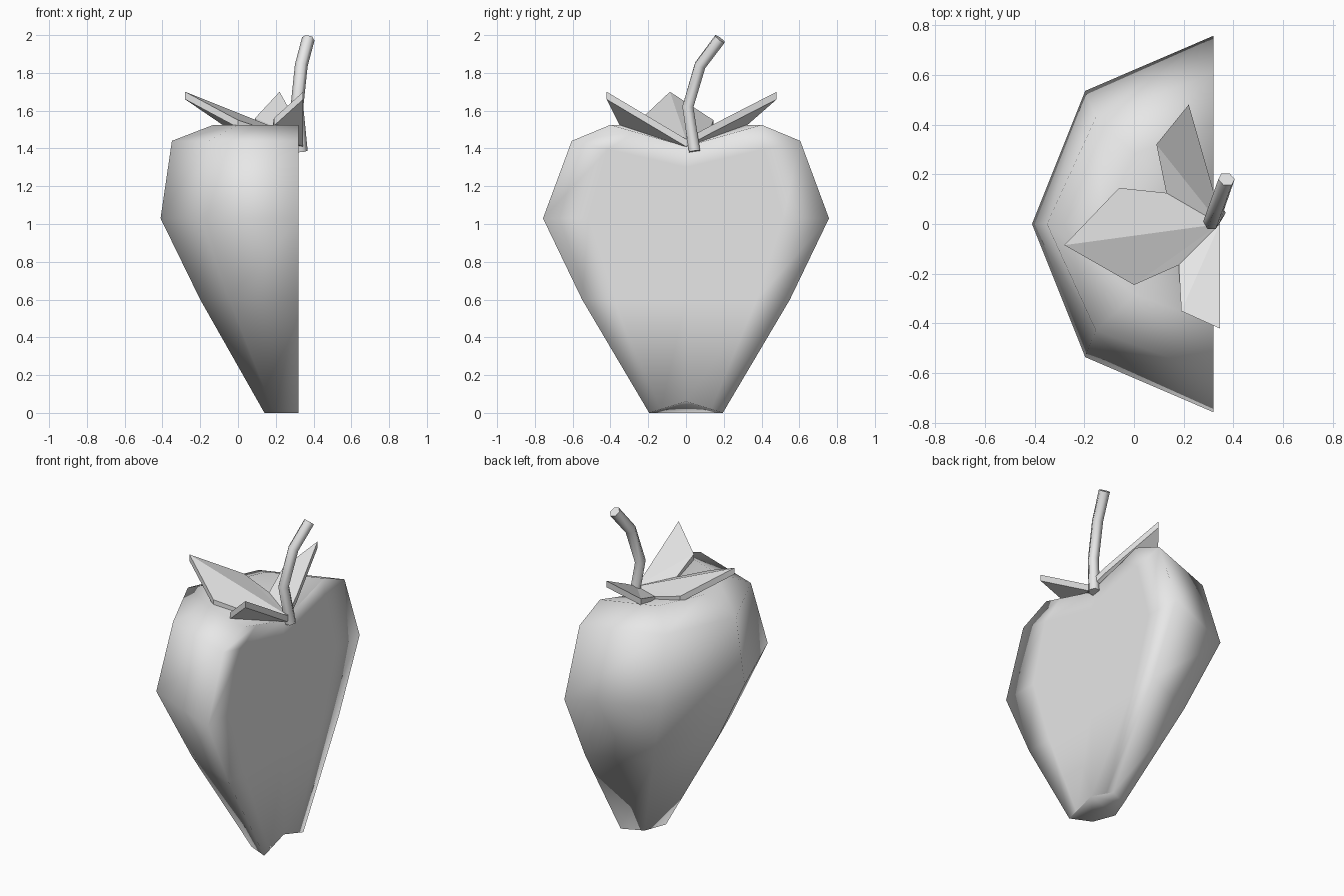
import bpy, bmesh, math
from mathutils import Vector

cube = bpy.data.objects.get("Cube")
if cube:
    bpy.data.objects.remove(cube)

grey = bpy.data.materials.new("plain grey")
grey.use_nodes = True
grey.diffuse_color = (0.8, 0.8, 0.8, 1)
grey.node_tree.nodes["Principled BSDF"].inputs["Base Color"].default_value = grey.diffuse_color


def finish(bm, name):
    bmesh.ops.recalc_face_normals(bm, faces=bm.faces)
    mesh = bpy.data.meshes.new(name)
    bm.to_mesh(mesh)
    bm.free()
    obj = bpy.data.objects.new(name, mesh)
    bpy.context.collection.objects.link(obj)
    mesh.materials.append(grey)
    return obj


# Halved fruit: half-octagon rings closed by a flat cut side
CUT = 0.32
RINGS = [  # height, side radius, back radius, height at the core
    (0.0, 0.195, 0.18, 0.06),
    (0.6, 0.55, 0.52, 0.6),
    (1.03, 0.757, 0.73, 1.03),
    (1.44, 0.605, 0.67, 1.3),
    (1.525, 0.40, 0.45, 1.41),
]
bm = bmesh.new()
loops = []
for z, side, back, core in RINGS:
    loop = []
    for k in range(5):
        a = math.pi * k / 4
        loop.append(bm.verts.new((CUT - back * math.sin(a), side * math.cos(a), z)))
    for t in (-0.68, 0, 0.68):
        loop.append(bm.verts.new((CUT, side * t, core + (z - core) * abs(t))))
    loops.append(loop)
for low, high in zip(loops, loops[1:]):
    for k in range(8):
        n = (k + 1) % 8
        bm.faces.new((low[k], low[n], high[n], high[k]))
# Dished top and bottom, fanned from the core
for loop in (loops[0], loops[-1]):
    core = loop[6]
    bm.faces.new((core, loop[7], loop[0], loop[1]))
    bm.faces.new((core, loop[1], loop[2]))
    bm.faces.new((core, loop[2], loop[3]))
    bm.faces.new((core, loop[3], loop[4], loop[5]))
fruit = finish(bm, "fruit_half")
for p in fruit.data.polygons:
    p.use_smooth = True

# Leafy crown: three pointed sepals spreading from the core
outline = [
    (0.345, -0.42, 1.70), (0.19, -0.35, 1.56), (0.18, -0.165, 1.49),
    (0.0, -0.245, 1.55), (-0.28, -0.085, 1.70), (-0.06, 0.145, 1.55),
    (0.13, 0.125, 1.49), (0.09, 0.32, 1.56), (0.22, 0.48, 1.70),
    (0.32, 0.13, 1.52),
]
bm = bmesh.new()
center = bm.verts.new((0.345, 0, 1.45))
rim = [bm.verts.new(p) for p in outline]
for a, b in zip(rim, rim[1:]):
    bm.faces.new((center, a, b))
top = bm.faces[:]
extruded = bmesh.ops.extrude_face_region(bm, geom=top, use_keep_orig=True)
moved = [v for v in extruded["geom"] if isinstance(v, bmesh.types.BMVert)]
bmesh.ops.translate(bm, verts=moved, vec=Vector((0, 0, -0.04)))
finish(bm, "leaf_crown")

# Bent stem with six sides
path = [(0.335, 0.045, 1.385), (0.312, 0.01, 1.62), (0.335, 0.075, 1.84), (0.372, 0.18, 1.98)]
SIDES, RADIUS = 6, 0.034
bm = bmesh.new()
points = [Vector(p) for p in path]
previous = None
for i, p in enumerate(points):
    direction = points[min(i + 1, 3)] - points[max(i - 1, 0)]
    across = direction.cross(Vector((0, 1, 0))).normalized()
    other = direction.cross(across).normalized()
    ring = []
    for k in range(SIDES):
        a = math.tau * k / SIDES
        ring.append(bm.verts.new(p + RADIUS * (across * math.cos(a) + other * math.sin(a))))
    if previous:
        for k in range(SIDES):
            n = (k + 1) % SIDES
            bm.faces.new((previous[k], previous[n], ring[n], ring[k]))
    if i in (0, len(points) - 1):
        bm.faces.new(ring)
    previous = ring
stem = finish(bm, "stem")
for p in stem.data.polygons:
    p.use_smooth = len(p.vertices) == 4
